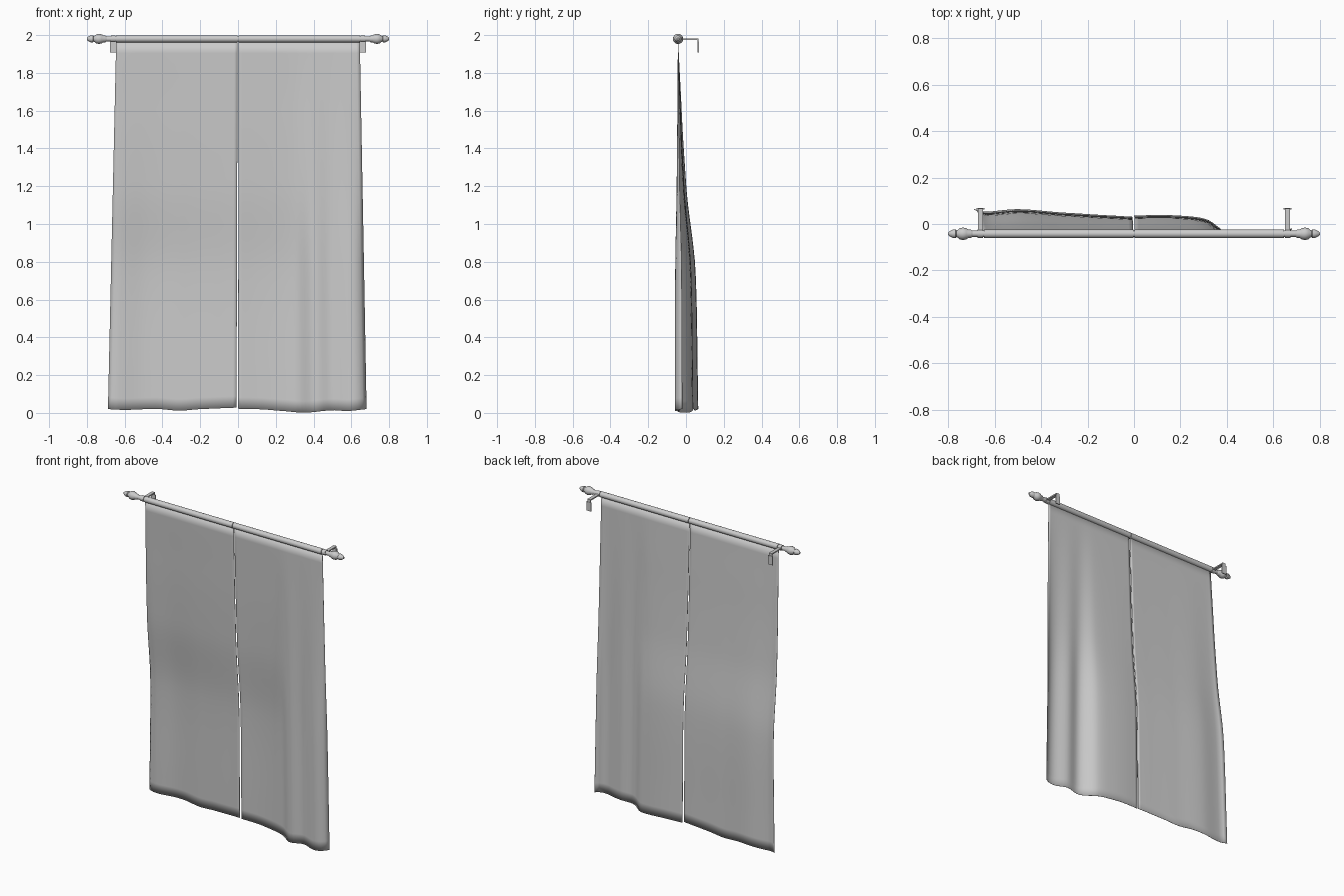
import bpy, bmesh, math

if "Cube" in bpy.data.objects:
    bpy.data.objects.remove(bpy.data.objects["Cube"])

ROD_Y, ROD_Z = -0.042, 1.98


def finish(bm, name, smooth=True):
    bmesh.ops.recalc_face_normals(bm, faces=bm.faces)
    me = bpy.data.meshes.new(name)
    bm.to_mesh(me)
    bm.free()
    ob = bpy.data.objects.new(name, me)
    bpy.context.collection.objects.link(ob)
    if smooth:
        bpy.ops.object.select_all(action='DESELECT')
        ob.select_set(True)
        bpy.context.view_layer.objects.active = ob
        bpy.ops.object.shade_smooth_by_angle(angle=math.radians(40))
    return ob


def lathe_x(name, profile, n=20):
    """Turn (x, radius) points around the rod axis."""
    bm = bmesh.new()
    rings = [[bm.verts.new((x, ROD_Y + r * math.cos(2 * math.pi * i / n),
                            ROD_Z + r * math.sin(2 * math.pi * i / n)))
              for i in range(n)] for x, r in profile]
    for a, b in zip(rings, rings[1:]):
        for i in range(n):
            bm.faces.new((a[i], a[(i + 1) % n], b[(i + 1) % n], b[i]))
    bm.faces.new(rings[0])
    bm.faces.new(rings[-1])
    return finish(bm, name)


def sample(pts, t):
    """Smooth curve through (t, value) points with flattened tangents."""
    m = []
    for i in range(len(pts)):
        a, b = pts[max(i - 1, 0)], pts[min(i + 1, len(pts) - 1)]
        m.append((b[1] - a[1]) / (b[0] - a[0]) * 0.8)
    t = min(max(t, pts[0][0]), pts[-1][0])
    for i in range(len(pts) - 1):
        (x0, y0), (x1, y1) = pts[i], pts[i + 1]
        if t <= x1:
            h = x1 - x0
            u = (t - x0) / h
            return ((2*u**3 - 3*u**2 + 1) * y0 + (u**3 - 2*u**2 + u) * h * m[i]
                    + (3*u**2 - 2*u**3) * y1 + (u**3 - u**2) * h * m[i + 1])
    return pts[-1][1]


# how far the cloth has swung from the rod plane at each height
SWING = [(0, 1), (0.2, 0.97), (0.75, 0.86), (1.2, 0.40), (1.6, 0.17), (1.97, 0)]


def panel(name, inner, outer, fold, hem):
    """Hanging cloth; inner and outer are (top x, bottom x)."""
    bm = bmesh.new()
    cols, rows = 36, 32
    grid = []
    for j in range(rows + 1):
        v = j / rows
        row = []
        for i in range(cols + 1):
            u = i / cols
            xt = inner[0] + (outer[0] - inner[0]) * u
            xb = inner[1] + (outer[1] - inner[1]) * u
            z = 1.965 + (sample(hem, xb) - 1.965) * v
            y = ROD_Y + (sample(fold, xb) - ROD_Y) * sample(SWING, z)
            row.append(bm.verts.new((xt + (xb - xt) * v, y, z)))
        grid.append(row)
    for a, b in zip(grid, grid[1:]):
        for i in range(cols):
            bm.faces.new((a[i], a[i + 1], b[i + 1], b[i]))
    ob = finish(bm, name)
    mod = ob.modifiers.new("thickness", 'SOLIDIFY')
    mod.thickness = 0.002
    mod.offset = 0


def box(name, c, s):
    bm = bmesh.new()
    bmesh.ops.create_cube(bm, size=1)
    for v in bm.verts:
        v.co = [c[k] + v.co[k] * s[k] for k in range(3)]
    return finish(bm, name, False)


# cloth panels
panel("left_curtain", (-0.002, -0.008), (-0.645, -0.688),
      [(-0.69, 0.065), (-0.65, 0.052), (-0.5, 0.063), (-0.3, 0.048), (-0.1, 0.036), (0, 0.03)],
      [(-0.69, 0.02), (-0.6, 0.016), (-0.43, 0.021), (-0.31, 0.012), (-0.2, 0.02), (0, 0.028)])
panel("right_curtain", (0.002, 0.001), (0.645, 0.68),
      [(0, 0.035), (0.1, 0.038), (0.2, 0.035), (0.31, 0.02), (0.41, -0.042),
       (0.5, -0.032), (0.6, -0.058), (0.65, -0.05), (0.68, -0.02)],
      [(0, 0.022), (0.12, 0.019), (0.25, 0.009), (0.35, 0.001), (0.5, 0.014), (0.58, 0.01), (0.68, 0.02)])

# rod and the cloth sleeves around it
lathe_x("rod", [(-0.71, 0.0135), (0.71, 0.0135)])
for s, side in ((-1, "left"), (1, "right")):
    lathe_x(side + "_sleeve", [(s * 0.002, 0.0185), (s * 0.645, 0.0185)])

    # turned finial
    lathe_x(side + "_finial", [(s * x, r) for x, r in (
        (0.695, 0.013), (0.703, 0.018), (0.712, 0.018), (0.722, 0.024), (0.736, 0.027),
        (0.750, 0.024), (0.760, 0.016), (0.764, 0.014), (0.768, 0.019), (0.780, 0.018),
        (0.792, 0.012), (0.800, 0.006))])

    # wall bracket: cup, arm and plate
    x = s * 0.661
    lathe_x(side + "_bracket_cup", [(x - 0.012, 0.0175), (x + 0.012, 0.0175)])
    box(side + "_bracket_arm", (x, 0.010, 1.979), (0.022, 0.106, 0.008))
    box(side + "_bracket_drop", (x, 0.063, 1.953), (0.022, 0.006, 0.06))
    box(side + "_bracket_plate", (x, 0.065, 1.937), (0.034, 0.006, 0.058))
